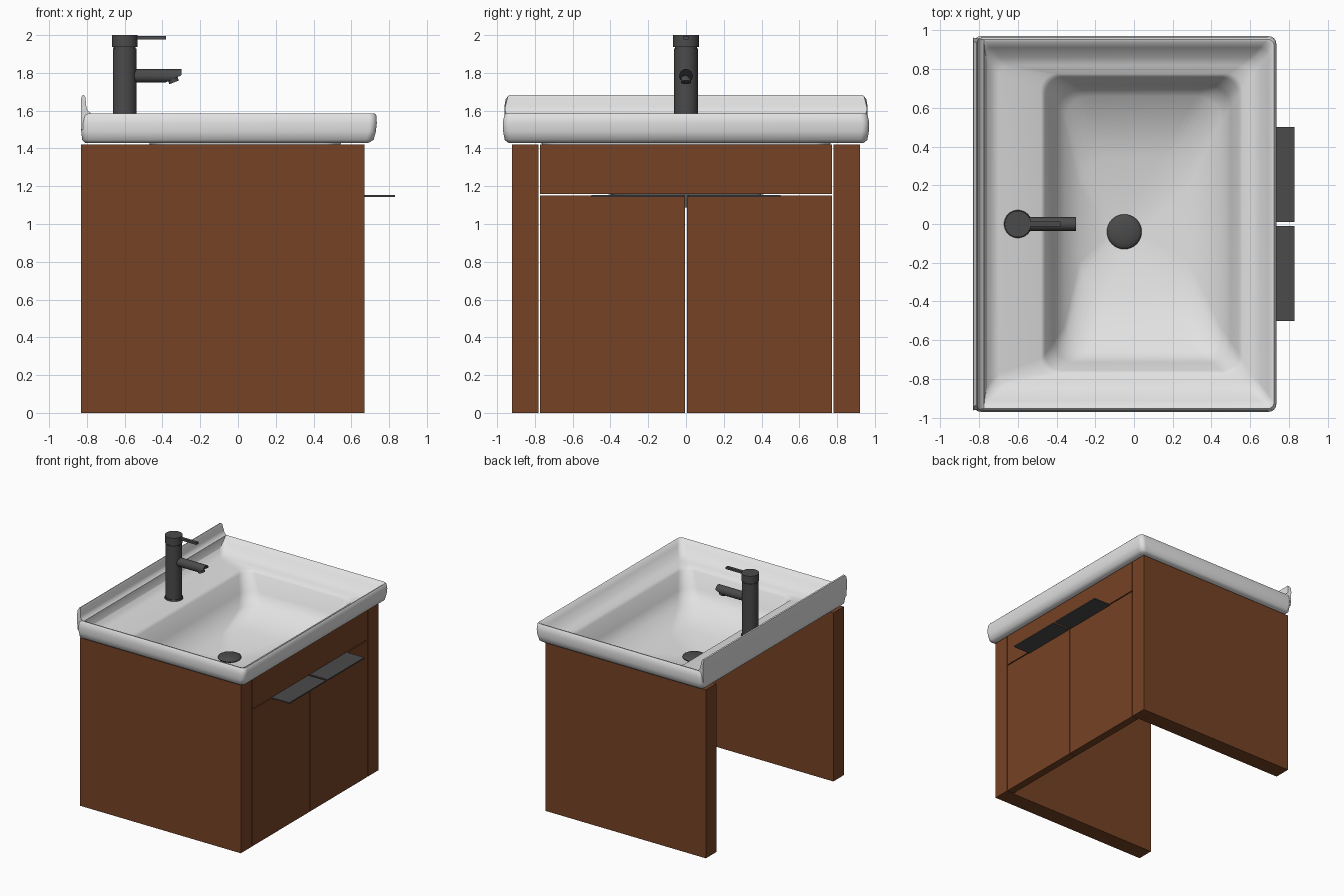
import bpy, bmesh, math
from mathutils import Matrix, Vector

if "Cube" in bpy.data.objects:
    bpy.data.objects.remove(bpy.data.objects["Cube"])


def material(name, rgb):
    m = bpy.data.materials.new(name)
    m.diffuse_color = (*rgb, 1)
    m.use_nodes = True
    m.node_tree.nodes["Principled BSDF"].inputs["Base Color"].default_value = m.diffuse_color
    return m


WOOD = material("brown wood", (0.18, 0.055, 0.018))
CERAMIC = material("white ceramic", (0.76, 0.76, 0.76))
METAL = material("dark metal", (0.07, 0.07, 0.07))


def finish(name, bm, mat, smooth=False, angle=35):
    bmesh.ops.recalc_face_normals(bm, faces=bm.faces)
    me = bpy.data.meshes.new(name)
    bm.to_mesh(me)
    bm.free()
    ob = bpy.data.objects.new(name, me)
    bpy.context.collection.objects.link(ob)
    me.materials.append(mat)
    if smooth:
        bpy.ops.object.select_all(action='DESELECT')
        ob.select_set(True)
        bpy.context.view_layer.objects.active = ob
        bpy.ops.object.shade_smooth_by_angle(angle=math.radians(angle))
    return ob


def box(name, lo, hi, mat):
    lo, hi = Vector(lo), Vector(hi)
    bm = bmesh.new()
    bmesh.ops.create_cube(bm, size=1, matrix=Matrix.Translation((lo + hi) / 2)
                          @ Matrix.Diagonal((*(hi - lo), 1)))
    return finish(name, bm, mat)


def rod(name, start, end, r1, r2=None, mat=METAL, edit=None):
    start, end = Vector(start), Vector(end)
    d = end - start
    bm = bmesh.new()
    bmesh.ops.create_cone(bm, cap_ends=True, segments=40, radius1=r1,
                          radius2=r1 if r2 is None else r2, depth=d.length,
                          matrix=Matrix.Translation((start + end) / 2)
                          @ d.to_track_quat('Z', 'Y').to_matrix().to_4x4())
    if edit:
        for v in bm.verts:
            edit(v.co)
    return finish(name, bm, mat, True)


def rounded_rect(x0, x1, yh, r, z, cy=0, n=7):
    pts = []
    for i, (cx, sy) in enumerate([(x1 - r, 1), (x0 + r, 1), (x0 + r, -1), (x1 - r, -1)]):
        for k in range(n + 1):
            a = math.pi / 2 * (i + k / n)
            pts.append((cx + r * math.cos(a), cy + sy * (yh - r) + r * math.sin(a), z))
    return pts


def loft(name, rings, mat):
    bm = bmesh.new()
    loops = [[bm.verts.new(p) for p in ring] for ring in rings]
    for a, b in zip(loops, loops[1:]):
        for i in range(len(a)):
            j = (i + 1) % len(a)
            bm.faces.new((a[i], a[j], b[j], b[i]))
    bm.faces.new(loops[0])
    bm.faces.new(loops[-1])
    return finish(name, bm, mat, True, 50)


# Cabinet: open back and bottom, two thick sides, two doors, fixed top panel
for s, side in ((-1, "right"), (1, "left")):
    ys = sorted((s * 0.78, s * 0.92))
    box(side + "_side_panel", (-0.83, ys[0], 0), (0.67, ys[1], 1.422), WOOD)
    ys = sorted((s * 0.005, s * 0.773))
    box(side + "_door", (0.605, ys[0], 0), (0.67, ys[1], 1.151), WOOD)
    ys = sorted((s * 0.01, s * 0.5))
    box(side + "_handle", (0.64, ys[0], 1.144), (0.83, ys[1], 1.154), METAL)
box("top_front_panel", (0.605, -0.773, 1.159), (0.67, 0.773, 1.422), WOOD)

# Basin: one shell from the outer bowl, over the rim, down the inner bowl
shell = [
    (-0.12, 0.02, 0.07, 0.069, 1.087),
    (-0.30, 0.30, 0.37, 0.15, 1.15),
    (-0.38, 0.47, 0.69, 0.13, 1.21),
    (-0.43, 0.515, 0.735, 0.11, 1.31),
    (-0.47, 0.545, 0.765, 0.08, 1.43),
    (-0.81, 0.69, 0.94, 0.03, 1.43),
    (-0.825, 0.718, 0.96, 0.04, 1.445),
    (-0.83, 0.73, 0.968, 0.04, 1.49),
    (-0.83, 0.735, 0.97, 0.04, 1.535),
    (-0.83, 0.732, 0.962, 0.04, 1.575),
    (-0.825, 0.724, 0.954, 0.035, 1.585),
    (-0.80, 0.712, 0.94, 0.035, 1.582),
    (-0.78, 0.69, 0.912, 0.04, 1.545),
    (-0.74, 0.645, 0.86, 0.045, 1.495),
    (-0.70, 0.60, 0.82, 0.05, 1.472),
    (-0.48, 0.56, 0.775, 0.08, 1.465),
    (-0.46, 0.54, 0.757, 0.09, 1.445),
    (-0.41, 0.50, 0.715, 0.11, 1.32),
    (-0.36, 0.45, 0.66, 0.13, 1.235),
    (-0.28, 0.28, 0.34, 0.15, 1.17),
    (-0.12, 0.02, 0.07, 0.069, 1.115),
]
loft("basin", [rounded_rect(*p, cy=-0.04 if p[2] < 0.1 else 0) for p in shell], CERAMIC)

# Raised back lip of the basin, with a cove running down to the deck (x, z, half width)
lip = [(-0.831, 1.50, 0.955), (-0.831, 1.62, 0.962), (-0.831, 1.66, 0.955),
       (-0.826, 1.68, 0.94), (-0.815, 1.683, 0.937), (-0.808, 1.67, 0.945),
       (-0.803, 1.62, 0.957), (-0.795, 1.598, 0.957), (-0.775, 1.585, 0.952),
       (-0.77, 1.54, 0.95), (-0.75, 1.50, 0.945)]
loft("back_lip", [[(x, s * h, z) for x, z, h in lip] for s in (-1, 1)], CERAMIC)

# Domed drain cover
bm = bmesh.new()
bmesh.ops.create_uvsphere(bm, u_segments=32, v_segments=12, radius=1,
                          matrix=Matrix.Translation((-0.05, -0.04, 1.128))
                          @ Matrix.Diagonal((0.09, 0.09, 0.025, 1)))
finish("drain_cover", bm, METAL, True)

# Tap: base ring, column, cap, lever
rod("tap_base", (-0.6, 0, 1.455), (-0.6, 0, 1.478), 0.075, 0.07)
rod("tap_column", (-0.6, 0, 1.46), (-0.6, 0, 1.93), 0.063)
rod("tap_neck", (-0.6, 0, 1.925), (-0.6, 0, 1.94), 0.058)
rod("tap_cap", (-0.6, 0, 1.937), (-0.6, 0, 2.0), 0.068)
box("tap_lever", (-0.56, -0.013, 1.976), (-0.38, 0.013, 1.994), METAL)


# Spout with a slanted underside at its tip, and the outlet below
def slant(co):
    if co.x > -0.4:
        co.x -= max(0, 1.787 - co.z) * 2.2


rod("tap_spout", (-0.6, 0, 1.784), (-0.30, 0, 1.784), 0.036, edit=slant)
rod("tap_outlet", (-0.348, 0, 1.775), (-0.338, 0, 1.750), 0.027)
